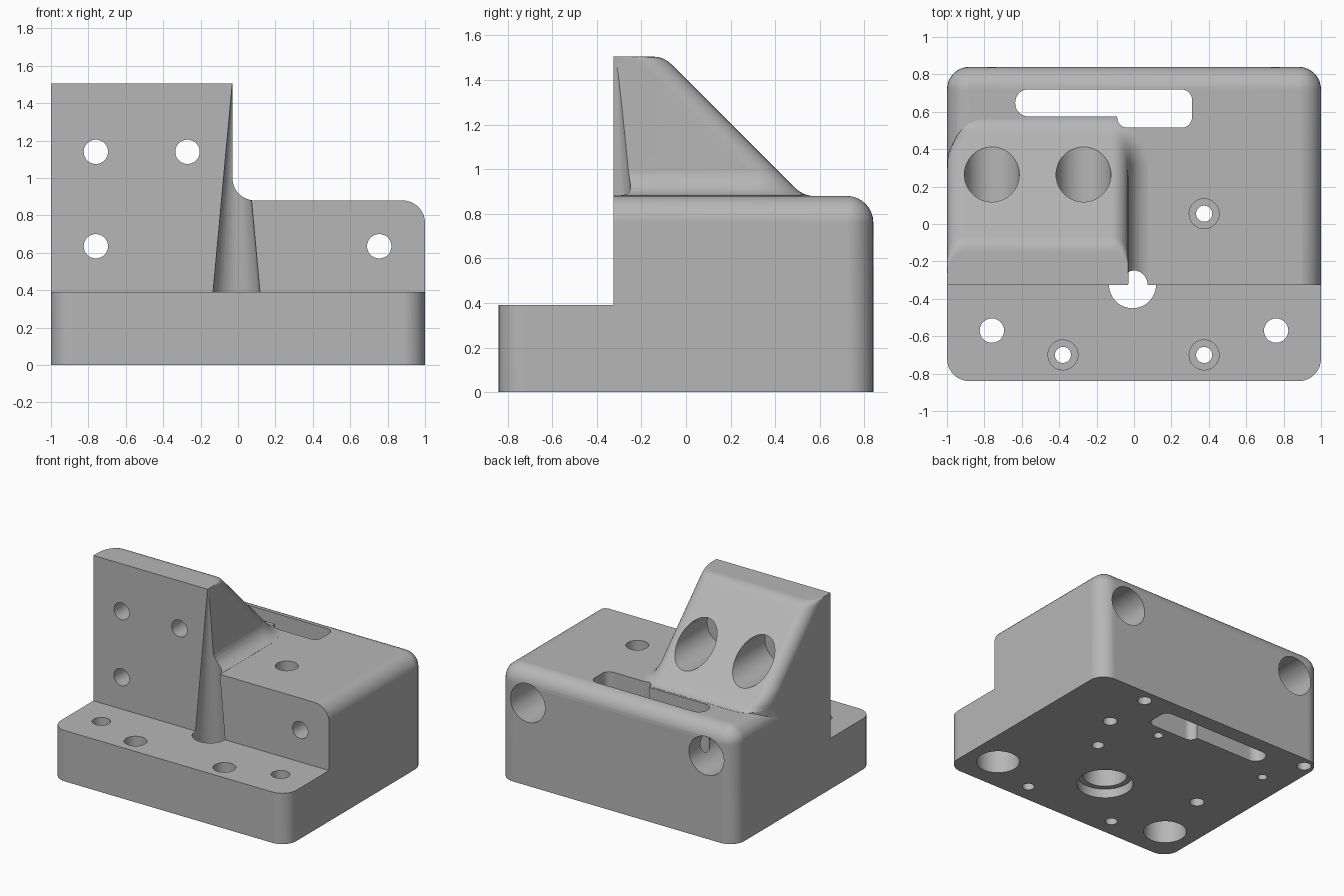
import bpy, bmesh, math
from mathutils import Matrix

if "Cube" in bpy.data.objects:
    bpy.data.objects.remove(bpy.data.objects["Cube"])

FRONT, STEP, DECK, TOP = -0.325, 0.39, 0.88, 1.505
R = 0.12        # main fillet radius
WALL = -0.03    # right face of the ridge


def new_object(name, bm):
    bmesh.ops.recalc_face_normals(bm, faces=bm.faces)
    mesh = bpy.data.meshes.new(name)
    bm.to_mesh(mesh)
    bm.free()
    ob = bpy.data.objects.new(name, mesh)
    bpy.context.collection.objects.link(ob)
    return ob


def outline(x0, x1, y0, y1, front, rx, ry, n=8):
    """Rectangle with round front corners and elliptic back corners."""
    pts = []
    for cx, cy, a, b, start in ((x1 - rx, y1 - ry, rx, ry, 0),
                                (x0 + rx, y1 - ry, rx, ry, 1),
                                (x0 + front, y0 + front, front, front, 2),
                                (x1 - front, y0 + front, front, front, 3)):
        for i in range(n + 1):
            t = (start + i / n) * math.pi / 2
            pts.append((cx + a * math.cos(t), cy + b * math.sin(t)))
    return pts


def loft(name, slices):
    """Solid through a stack of (height, outline) slices."""
    bm = bmesh.new()
    rings = [[bm.verts.new((x, y, z)) for x, y in pts] for z, pts in slices]
    sides = []
    for low, high in zip(rings, rings[1:]):
        for i in range(len(low)):
            j = (i + 1) % len(low)
            sides.append(bm.faces.new((low[i], low[j], high[j], high[i])))
    bmesh.ops.triangulate(bm, faces=sides)
    bm.faces.new(rings[0][::-1])
    bm.faces.new(rings[-1])
    return new_object(name, bm)


def bore(axis, u, v, start, end, r1, r2=None):
    """Round cutter along z at (x, y) or along y at (x, z)."""
    mid = (start + end) / 2
    if axis == "z":
        m = Matrix.Translation((u, v, mid))
    else:
        m = Matrix.Translation((u, mid, v)) @ Matrix.Rotation(-math.pi / 2, 4, "X")
    bm = bmesh.new()
    bmesh.ops.create_cone(bm, cap_ends=True, segments=48, radius1=r1,
                          radius2=r1 if r2 is None else r2,
                          depth=end - start, matrix=m)
    return new_object("cutter", bm)


def combine(target, other, operation="DIFFERENCE"):
    mod = target.modifiers.new("combine", "BOOLEAN")
    mod.operation = operation
    mod.solver = "EXACT"
    mod.object = other
    bpy.context.view_layer.objects.active = target
    bpy.ops.object.modifier_apply(modifier=mod.name)
    bpy.data.objects.remove(other)


# Main block with rounded corners and rounded top edges
slices = [(0, outline(-1, 1, -0.84, 0.84, R, R, R))]
for i in range(9):
    a = i / 8 * math.pi / 2
    inset = R * (1 - math.cos(a))
    r = max(R - inset, 0.002)
    slices.append((DECK - R + R * math.sin(a),
                   outline(-1 + inset, 1 - inset, -0.84, 0.84 - inset, R, r, r)))
body = loft("machined_block", slices)


# Sloped ridge, flared where it meets the deck
def slope_y(z):
    line = DECK + 0.525
    tangent = R * math.tan(math.pi / 8)
    rise = R * (1 - math.cos(math.pi / 4))
    if z < DECK + rise:
        return line - DECK + tangent - math.sqrt(R * R - (DECK + R - z) ** 2)
    if z > TOP - rise:
        return line - TOP - tangent + math.sqrt(max(R * R - (z - TOP + R) ** 2, 0))
    return line - z


slices = []
heights = [-0.18, 0.001, 0.004, 0.01, 0.02, 0.035, 0.05, 0.07, 0.095, 0.12]
heights = [DECK + h for h in heights] + [TOP - h for h in (0.035, 0.02, 0.01, 0.003, 0)]
for z in heights:
    h = max(z, DECK + 0.001)
    flare = R - math.sqrt(R * R - max(DECK + R - h, 0) ** 2)
    r = 0.09 + flare
    slices.append((z, outline(-0.9995, WALL + flare, -0.5, slope_y(h),
                              0.01, r, r * math.sqrt(2))))
combine(body, loft("ridge", slices), "UNION")

# Front step
bm = bmesh.new()
bmesh.ops.create_cube(bm, size=1, matrix=Matrix.Translation((0, FRONT - 1, STEP + 1))
                      @ Matrix.Diagonal((4, 2, 2, 1)))
combine(body, new_object("cutter", bm))

# Stepped slot through the deck
for x0, x1, y0, y1, front, back in ((-0.635, 0.1, 0.575, 0.72, 0.07, 0.07),
                                    (-0.09, 0.31, 0.515, 0.719, 0.055, 0.055)):
    pts = outline(x0, x1, y0, y1, front, back, back)
    combine(body, loft("cutter", [(-0.1, pts), (1.2, pts)]))

# Tapered groove in the front wall, with a wide seat underneath
combine(body, bore("z", -0.008, FRONT, -0.05, 1.56, 0.166, 0.018))
combine(body, bore("z", -0.008, FRONT, -0.1, 0.07, 0.196))

# Cross holes, bored wide from the back
for x, z in ((-0.76, 1.14), (-0.27, 1.14), (-0.76, 0.635), (0.755, 0.635)):
    combine(body, bore("y", x, z, -1, 1, 0.065))
    combine(body, bore("y", x, z, -0.08, 1.1, 0.147))

# Mounting holes, bored wide from below
for x in (-0.76, 0.76):
    combine(body, bore("z", x, -0.57, -0.1, 0.6, 0.065))
    combine(body, bore("z", x, -0.57, -0.2, 0.2, 0.15))

# Screw holes, bored wide from above
for x, y, top in ((0.375, 0.055, DECK), (0.375, -0.7, STEP), (-0.38, -0.7, STEP)):
    combine(body, bore("z", x, y, -0.1, top + 0.1, 0.043))
    combine(body, bore("z", x, y, top - 0.15, top + 0.2, 0.08))

# Blind holes underneath
for x, y, r in ((0.525, 0.74, 0.05), (0.525, 0.365, 0.05), (-0.915, 0.755, 0.05),
                (-0.665, -0.11, 0.05), (0.14, 0.43, 0.034), (-0.79, 0.45, 0.034)):
    combine(body, bore("z", x, y, -0.1, 0.25, r))

# Plain grey metal
grey = bpy.data.materials.new("plain_grey")
grey.use_nodes = True
color = (0.47, 0.47, 0.47, 1)
grey.diffuse_color = color
grey.node_tree.nodes["Principled BSDF"].inputs["Base Color"].default_value = color
body.data.materials.clear()
body.data.materials.append(grey)
for p in body.data.polygons:
    p.material_index = 0

# Smooth fillets, sharp edges
bpy.ops.object.select_all(action="DESELECT")
body.select_set(True)
bpy.context.view_layer.objects.active = body
bpy.ops.object.shade_smooth_by_angle(angle=math.radians(30))
normals = body.modifiers.new("even_shading", "WEIGHTED_NORMAL")
normals.keep_sharp = True
